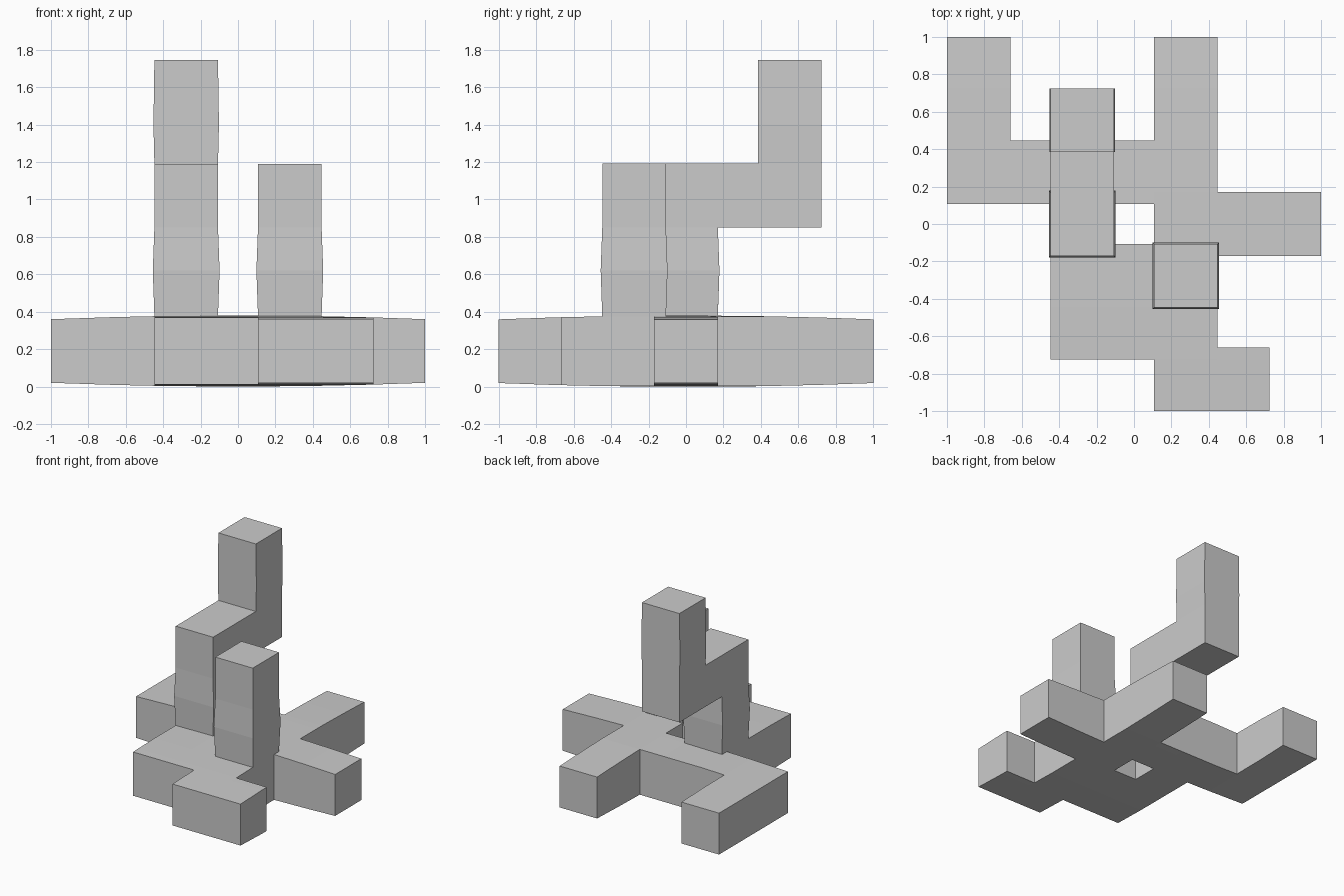
import bpy, bmesh

if "Cube" in bpy.data.objects:
    bpy.data.objects.remove(bpy.data.objects["Cube"])

PITCH, HALF, BASE_Z = 0.277, 0.17, 0.19

# Square bars, each given by its first and last cell on the lattice
BARS = {
    "left_arm":     ((-3, 1, 0), (-3, 3, 0)),
    "cross_bar":    ((-3, 1, 0), (1, 1, 0)),
    "spine":        ((1, -3, 0), (1, 3, 0)),
    "right_arm":    ((1, 0, 0), (3, 0, 0)),
    "front_foot":   ((1, -3, 0), (2, -3, 0)),
    "front_slab":   ((-1, -2, 0), (1, -1, 0)),
    "link":         ((-1, -1, 0), (-1, 1, 0)),
    "front_column": ((1, -1, 0), (1, -1, 3)),
    "rear_column":  ((-1, 0, 0), (-1, 0, 3)),
    "upper_arm":    ((-1, 0, 3), (-1, 2, 3)),
    "top_tower":    ((-1, 2, 3), (-1, 2, 5)),
}


def bounds(a, b):
    off = (0, 0, BASE_Z)
    lo = [round(a[i] * PITCH - HALF + off[i], 4) for i in range(3)]
    hi = [round(b[i] * PITCH + HALF + off[i], 4) for i in range(3)]
    return lo, hi


boxes = [bounds(*bar) for bar in BARS.values()]
lines = [sorted({v for box in boxes for end in box for v in [end[i]]}) for i in range(3)]
lines[2] = sorted(lines[2] + [0.62, 1.4])   # extra rings for the swelling columns

# Cells of the uneven grid that lie inside any bar
filled = set()
for lo, hi in boxes:
    r = [range(lines[i].index(lo[i]), lines[i].index(hi[i])) for i in range(3)]
    filled |= {(x, y, z) for x in r[0] for y in r[1] for z in r[2]}

# Outer skin: one quad wherever a filled cell meets an empty one
bm = bmesh.new()
verts = {}


def corner(k):
    if k not in verts:
        verts[k] = bm.verts.new([lines[i][k[i]] for i in range(3)])
    return verts[k]


for cell in sorted(filled):
    for axis in range(3):
        for side in (0, 1):
            near = list(cell)
            near[axis] += 2 * side - 1
            if tuple(near) in filled:
                continue
            u, v = (axis + 1) % 3, (axis + 2) % 3
            quad = []
            for du, dv in ((0, 0), (1, 0), (1, 1), (0, 1)):
                k = list(cell)
                k[axis] += side
                k[u] += du
                k[v] += dv
                quad.append(corner(tuple(k)))
            bm.faces.new(quad if side else quad[::-1])

# Slight hand-made swelling of the base and columns
for vert in bm.verts:
    x, y, z = vert.co
    mid = max(0, 1 - max(abs(x), abs(y)) ** 2)
    if z < 0.1:
        vert.co.z -= 0.02 * mid
    elif z < 0.5:
        vert.co.z += 0.02 * mid
    elif abs(z - 0.62) < 0.01:
        cx, cy = (PITCH, -PITCH) if x > 0 else (-PITCH, 0)
        vert.co.x = cx + (x - cx) * 1.05
        vert.co.y = cy + (y - cy) * 1.05
    elif abs(z - 1.4) < 0.01:
        vert.co.x = -PITCH + (x + PITCH) * 1.03

bmesh.ops.recalc_face_normals(bm, faces=bm.faces)
mesh = bpy.data.meshes.new("bar_lattice")
bm.to_mesh(mesh)
bm.free()
bpy.context.collection.objects.link(bpy.data.objects.new("bar_lattice", mesh))
